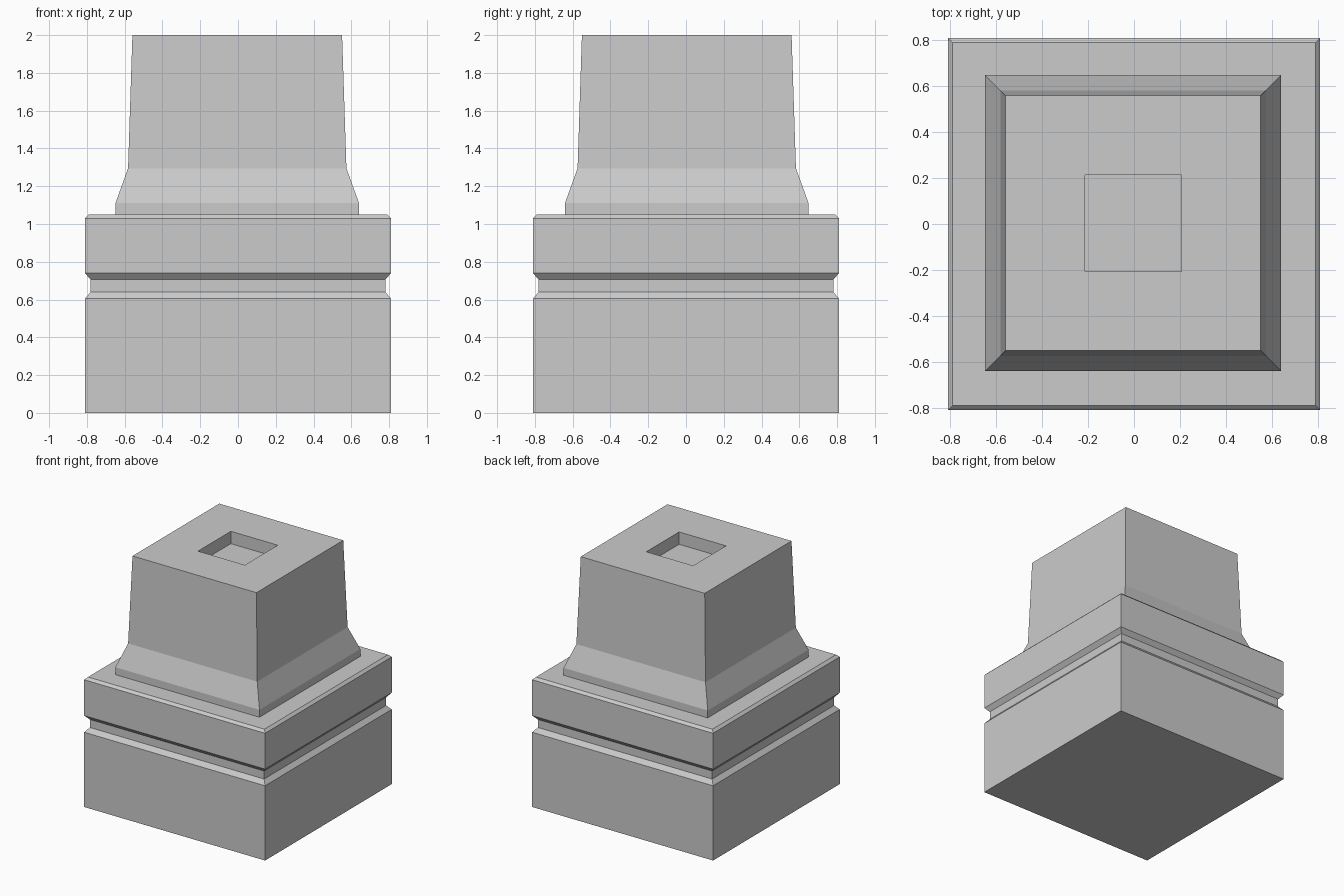
import bpy, bmesh

if "Cube" in bpy.data.objects:
    bpy.data.objects.remove(bpy.data.objects["Cube"])


def square_loft(name, profile, offset=(0, 0)):
    """Stack square rings given as (half width, z) and cap both ends."""
    bm = bmesh.new()
    rings = []
    for h, z in profile:
        rings.append([bm.verts.new((offset[0] + sx * h, offset[1] + sy * h, z))
                      for sx, sy in ((-1, -1), (1, -1), (1, 1), (-1, 1))])
    for a, b in zip(rings, rings[1:]):
        for i in range(4):
            j = (i + 1) % 4
            bm.faces.new((a[i], a[j], b[j], b[i]))
    bm.faces.new(rings[0][::-1])
    bm.faces.new(rings[-1])
    bmesh.ops.recalc_face_normals(bm, faces=bm.faces)
    mesh = bpy.data.meshes.new(name)
    bm.to_mesh(mesh)
    bm.free()
    obj = bpy.data.objects.new(name, mesh)
    bpy.context.collection.objects.link(obj)
    return obj


# Square plinth with a groove and a chamfered top edge
square_loft("plinth", [(0.81, 0), (0.81, 0.605), (0.78, 0.64), (0.78, 0.705),
                       (0.81, 0.74), (0.81, 1.03), (0.79, 1.05)])

# Tapered pillar with a flared foot and a square socket sunk in its top
square_loft("pillar", [(0.645, 1.05), (0.645, 1.11), (0.578, 1.295), (0.555, 2.0),
                       (0.21, 2.0), (0.21, 1.9)], offset=(-0.004, 0.004))
